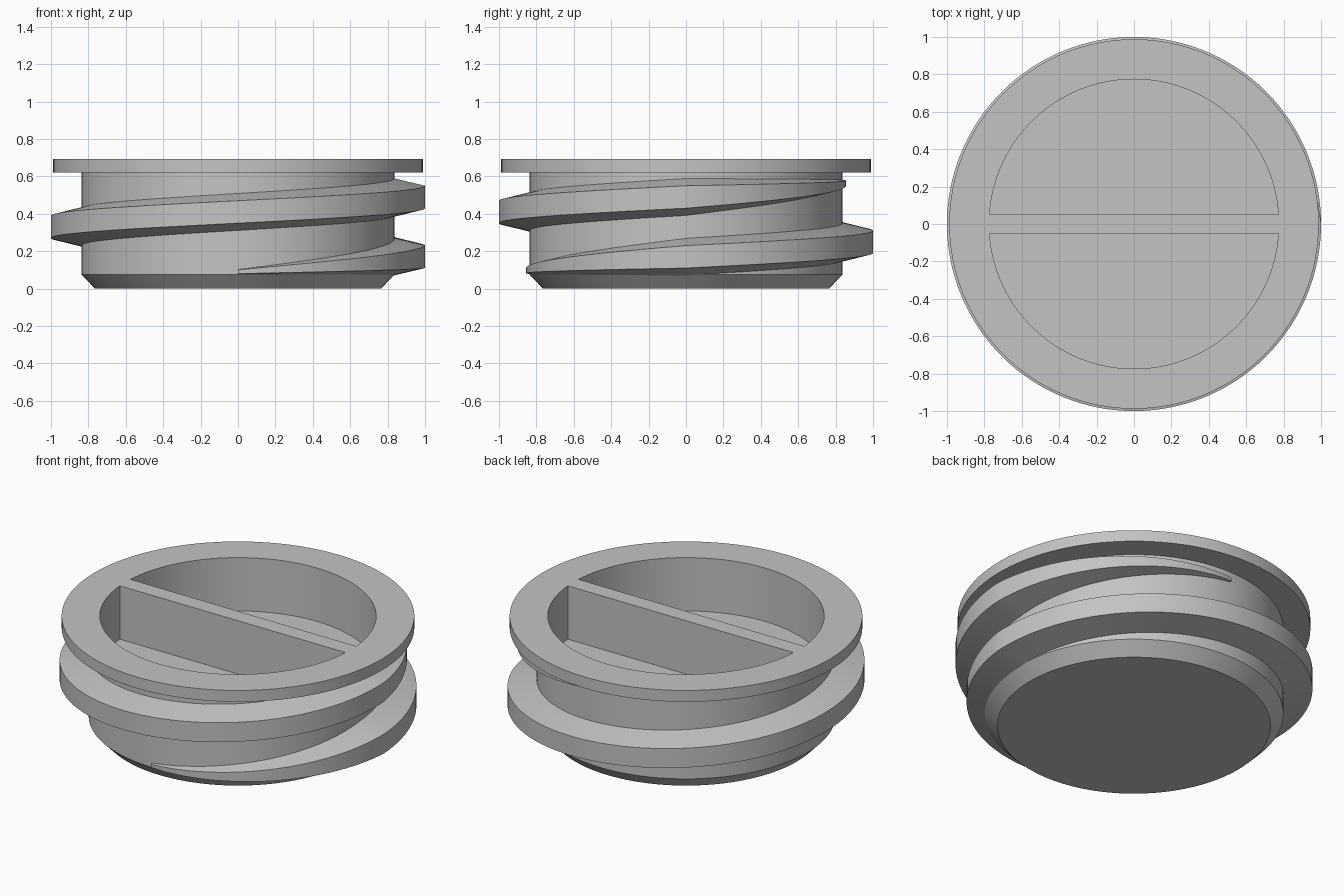
import bpy, bmesh
from math import sin, cos, pi, asin, radians

if "Cube" in bpy.data.objects:
    bpy.data.objects.remove(bpy.data.objects["Cube"], do_unlink=True)

SEGMENTS = 128

grey = bpy.data.materials.new("plain_grey")
grey.use_nodes = True
COLOUR = (0.55, 0.55, 0.55, 1)
grey.diffuse_color = COLOUR
grey.node_tree.nodes["Principled BSDF"].inputs["Base Color"].default_value = COLOUR


def finish(name, bm):
    """Turn a bmesh into a grey object with outward normals."""
    bmesh.ops.recalc_face_normals(bm, faces=bm.faces)
    mesh = bpy.data.meshes.new(name)
    bm.to_mesh(mesh)
    bm.free()
    mesh.materials.append(grey)
    obj = bpy.data.objects.new(name, mesh)
    bpy.context.collection.objects.link(obj)
    return obj


def loft(name, rings):
    """Skin a list of closed rings and cap both ends."""
    bm = bmesh.new()
    loops = [[bm.verts.new(p) for p in ring] for ring in rings]
    n = len(loops[0])
    for a, b in zip(loops, loops[1:]):
        for i in range(n):
            j = (i + 1) % n
            bm.faces.new((a[i], a[j], b[j], b[i]))
    bm.faces.new(loops[0])
    bm.faces.new(loops[-1])
    return finish(name, bm)


def circle(r, z):
    return [(r * cos(2 * pi * i / SEGMENTS), r * sin(2 * pi * i / SEGMENTS), z)
            for i in range(SEGMENTS)]


def activate(obj):
    bpy.ops.object.select_all(action="DESELECT")
    obj.select_set(True)
    bpy.context.view_layer.objects.active = obj


# Plug body: chamfered foot, straight barrel, flange
profile = [(0.765, 0), (0.837, 0.075), (0.837, 0.622), (0.988, 0.622), (0.988, 0.692)]
body = loft("plug_body", [circle(r, z) for r, z in profile])

# Two half-round pockets, leaving a grip bar between them
POCKET_R, BAR_HALF, FLOOR = 0.774, 0.052, 0.362
start = asin(BAR_HALF / POCKET_R)
for side in (1, -1):
    steps = SEGMENTS // 2
    angles = [start + (pi - 2 * start) * i / steps for i in range(steps + 1)]
    cutter = loft("pocket_cutter", [
        [(POCKET_R * cos(a), side * POCKET_R * sin(a), z) for a in angles]
        for z in (FLOOR, 1)])
    cutter.hide_render = True
    cut = body.modifiers.new("pocket", "BOOLEAN")
    cut.operation = "DIFFERENCE"
    cut.solver = "EXACT"
    cut.object = cutter
    activate(body)
    bpy.ops.object.modifier_apply(modifier=cut.name)
    bpy.data.objects.remove(cutter, do_unlink=True)

# Screw thread: one and a half turns, fading over a quarter turn at each end
TURNS, PITCH, Z_START = 1.5, 0.32, 0.09
count = int(SEGMENTS * TURNS)
sections = []
for i in range(count + 1):
    turn = TURNS * i / count
    grow = min(1, turn * 4, (TURNS - turn) * 4)
    a = 2 * pi * turn - pi / 2
    z = Z_START + PITCH * turn
    outer = 0.85 + 0.15 * grow
    root_half = 0.013 + 0.087 * grow
    tip_half = 0.01 + 0.05 * grow
    section = [(0.832, -root_half), (outer, -tip_half), (outer, tip_half), (0.832, root_half)]
    sections.append([(r * cos(a), r * sin(a), z + dz) for r, dz in section])
thread = loft("screw_thread", sections)

for obj in (body, thread):
    activate(obj)
    bpy.ops.object.shade_smooth_by_angle(angle=radians(15))
